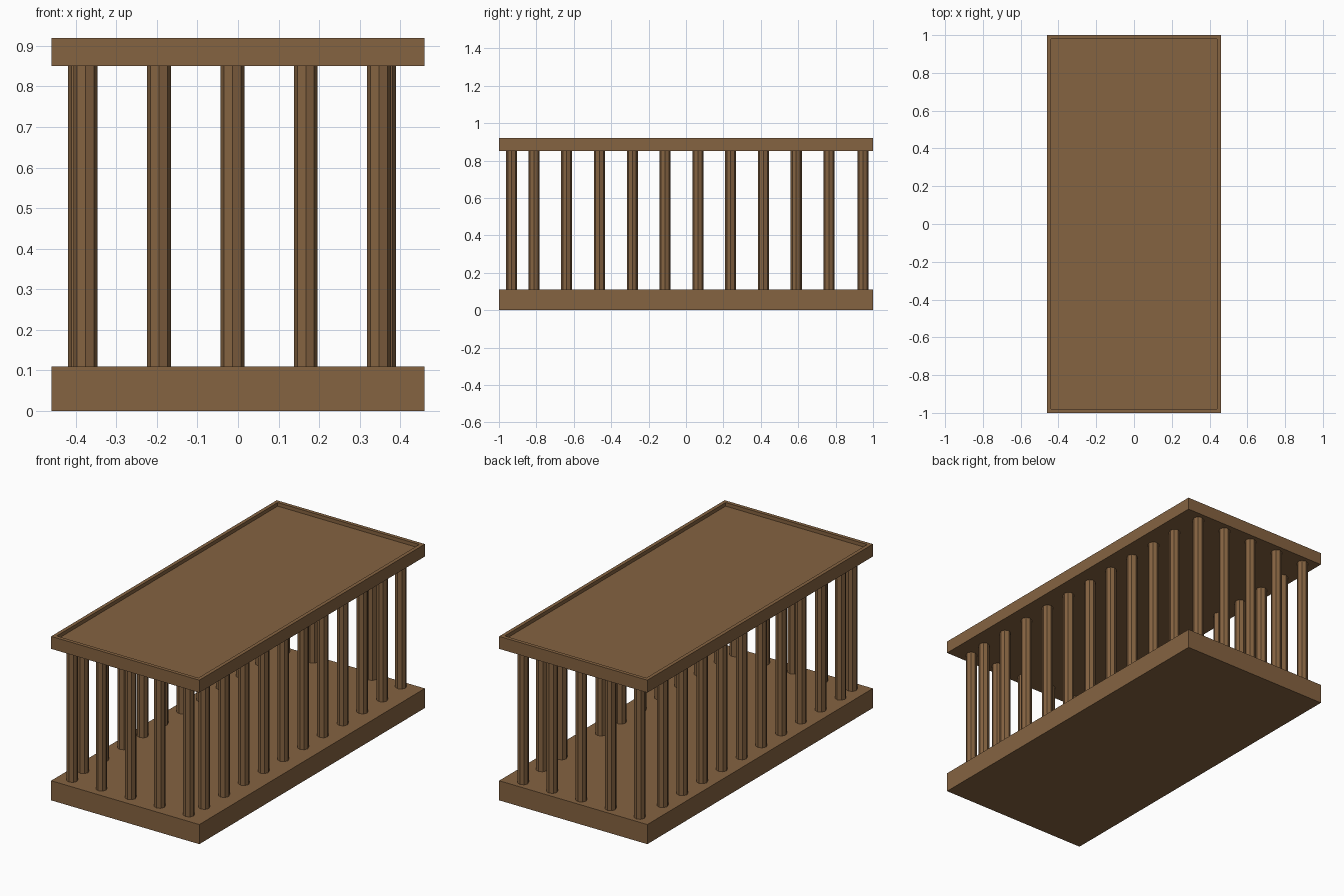
import bpy
import bmesh
from mathutils import Matrix, Vector

if "Cube" in bpy.data.objects:
    bpy.data.objects.remove(bpy.data.objects["Cube"], do_unlink=True)

wood = bpy.data.materials.new("brown wood")
wood.use_nodes = True
colour = (0.235, 0.125, 0.053, 1)
wood.diffuse_color = colour
wood.node_tree.nodes["Principled BSDF"].inputs["Base Color"].default_value = colour

WIDTH, LENGTH = 0.92, 2.0
BASE_TOP, LID_BOTTOM, LID_TOP = 0.11, 0.85, 0.92
BAR_RADIUS = 0.0295


def finish(bm, name):
    mesh = bpy.data.meshes.new(name)
    bm.to_mesh(mesh)
    bm.free()
    mesh.materials.append(wood)
    obj = bpy.data.objects.new(name, mesh)
    bpy.context.collection.objects.link(obj)
    return obj


def slab(name, bottom, top, recess=0):
    bm = bmesh.new()
    place = Matrix.Translation((0, 0, (bottom + top) / 2))
    size = Matrix.Diagonal((WIDTH, LENGTH, top - bottom, 1))
    bmesh.ops.create_cube(bm, size=1, matrix=place @ size)
    if recess:
        # Sunken panel with a thin rim and upright walls
        bm.normal_update()
        face = max(bm.faces, key=lambda f: f.calc_center_median().z)
        bmesh.ops.inset_region(bm, faces=[face], thickness=0.029)
        floor = bmesh.ops.extrude_discrete_faces(bm, faces=[face])["faces"][0]
        bmesh.ops.translate(bm, verts=floor.verts, vec=Vector((0, 0, -recess)))
        bmesh.ops.recalc_face_normals(bm, faces=bm.faces)
    return finish(bm, name)


def bar(name, x, y):
    # Eight-sided upright bar reaching from base to lid
    bm = bmesh.new()
    bmesh.ops.create_cone(
        bm, cap_ends=True, segments=8, radius1=BAR_RADIUS, radius2=BAR_RADIUS,
        depth=LID_BOTTOM - BASE_TOP,
        matrix=Matrix.Translation((x, y, (LID_BOTTOM + BASE_TOP) / 2)))
    return finish(bm, name)


# Base and lid
slab("base", 0, BASE_TOP)
slab("lid", LID_BOTTOM, LID_TOP, recess=0.02)

# End rows, including the corner bars
for i in range(5):
    x = -0.376 + 0.181 * i
    bar(f"front_bar_{i + 1}", x, -0.932)
    bar(f"back_bar_{i + 1}", x, 0.947)

# Long side rows
for i in range(10):
    y = -0.813 + 0.1753 * i
    bar(f"left_bar_{i + 1}", 0.36, y)
    bar(f"right_bar_{i + 1}", -0.39, y)
